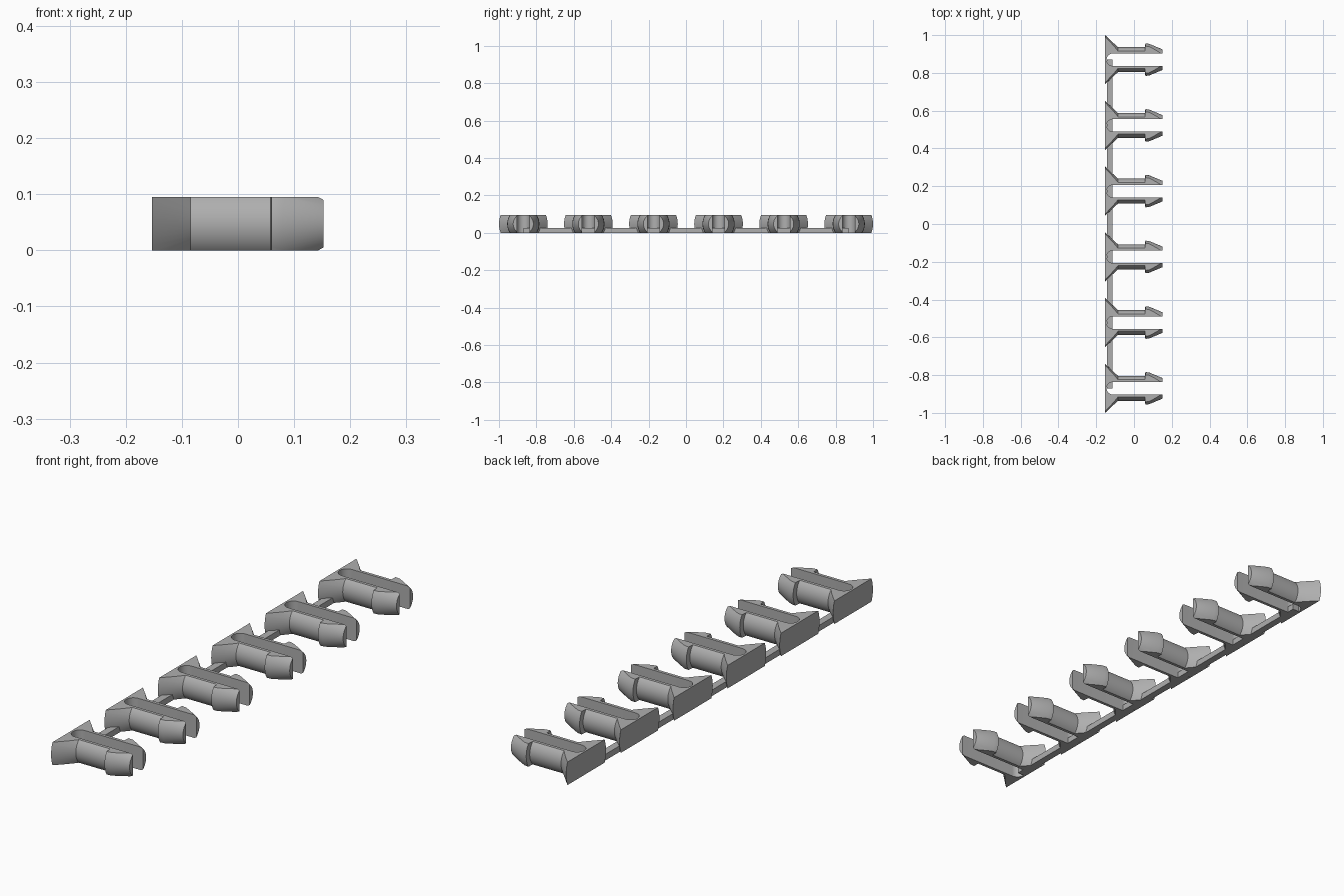
import bpy, bmesh, math
from mathutils import Vector, Matrix

if "Cube" in bpy.data.objects:
    bpy.data.objects.remove(bpy.data.objects["Cube"], do_unlink=True)

HEIGHT = 0.095
MID = HEIGHT / 2
PITCH = 0.348
COUNT = 6
SLOT = 0.033          # half width of the slot
SLOT_X = -0.112       # centre of its rounded end

grey = bpy.data.materials.new("grey plastic")
grey.use_nodes = True
colour = (0.43, 0.43, 0.43, 1)
grey.diffuse_color = colour
grey.node_tree.nodes["Principled BSDF"].inputs["Base Color"].default_value = colour


def add_object(name, bm):
    bmesh.ops.recalc_face_normals(bm, faces=bm.faces)
    mesh = bpy.data.meshes.new(name)
    bm.to_mesh(mesh)
    bm.free()
    mesh.materials.append(grey)
    obj = bpy.data.objects.new(name, mesh)
    bpy.context.collection.objects.link(obj)
    return obj


def box_mesh(size, centre):
    bm = bmesh.new()
    bmesh.ops.create_cube(bm, size=1)
    bmesh.ops.scale(bm, vec=size, verts=bm.verts)
    bmesh.ops.translate(bm, vec=centre, verts=bm.verts)
    return bm


# Turned pin: flared foot, shank, barbed tip (x, radius)
profile = [(-0.153, 0), (-0.153, 0.13), (-0.085, 0.066), (0.058, 0.066),
           (0.06, 0.086), (0.08, 0.084), (0.152, 0.054), (0.152, 0)]
bm = bmesh.new()
verts = [bm.verts.new((x, r, MID)) for x, r in profile]
edges = [bm.edges.new(pair) for pair in zip(verts, verts[1:])]
bmesh.ops.spin(bm, geom=verts + edges, cent=(0, 0, MID), axis=(1, 0, 0),
               angle=math.tau, steps=64)
bmesh.ops.remove_doubles(bm, verts=bm.verts, dist=0.0001)

# Flat top and bottom
for z, side in ((HEIGHT, 1), (0, -1)):
    cut = bmesh.ops.bisect_plane(bm, geom=bm.verts[:] + bm.edges[:] + bm.faces[:],
                                 plane_co=(0, 0, z), plane_no=(0, 0, side), clear_outer=True)
    rim = [e for e in bm.edges if e.is_boundary]
    bmesh.ops.contextual_create(bm, geom=rim)
pin = add_object("clip_1", bm)

# Slot cutter with a rounded inner end
bm = bmesh.new()
arc = [math.pi / 2 + math.pi * i / 20 for i in range(21)]
outline = [(SLOT_X + SLOT * math.cos(a), SLOT * math.sin(a)) for a in arc]
outline += [(0.3, -SLOT), (0.3, SLOT)]
face = bm.faces.new([bm.verts.new((x, y, -0.1)) for x, y in outline])
extruded = bmesh.ops.extrude_face_region(bm, geom=[face])["geom"]
bmesh.ops.translate(bm, vec=(0, 0, 0.3),
                    verts=[v for v in extruded if isinstance(v, bmesh.types.BMVert)])
cutter = add_object("slot_cutter", bm)
cutter.hide_render = True

slot = pin.modifiers.new("slot", "BOOLEAN")
slot.operation = "DIFFERENCE"
slot.solver = "EXACT"
slot.object = cutter
bpy.context.view_layer.update()
bpy.ops.object.select_all(action="DESELECT")
pin.select_set(True)
bpy.context.view_layer.objects.active = pin
bpy.ops.object.modifier_apply(modifier=slot.name)
bpy.ops.object.shade_smooth_by_angle(angle=math.radians(20))
bpy.data.objects.remove(cutter, do_unlink=True)

# Row of identical clips
for i in range(COUNT):
    clip = pin if i == 0 else pin.copy()
    if i:
        clip.name = f"clip_{i + 1}"
        bpy.context.collection.objects.link(clip)
    clip.location.y = (i - (COUNT - 1) / 2) * PITCH

# Runner joining the clips
add_object("runner", box_mesh((0.03, PITCH * (COUNT - 1), 0.025), (-0.129, 0, 0.0125)))
